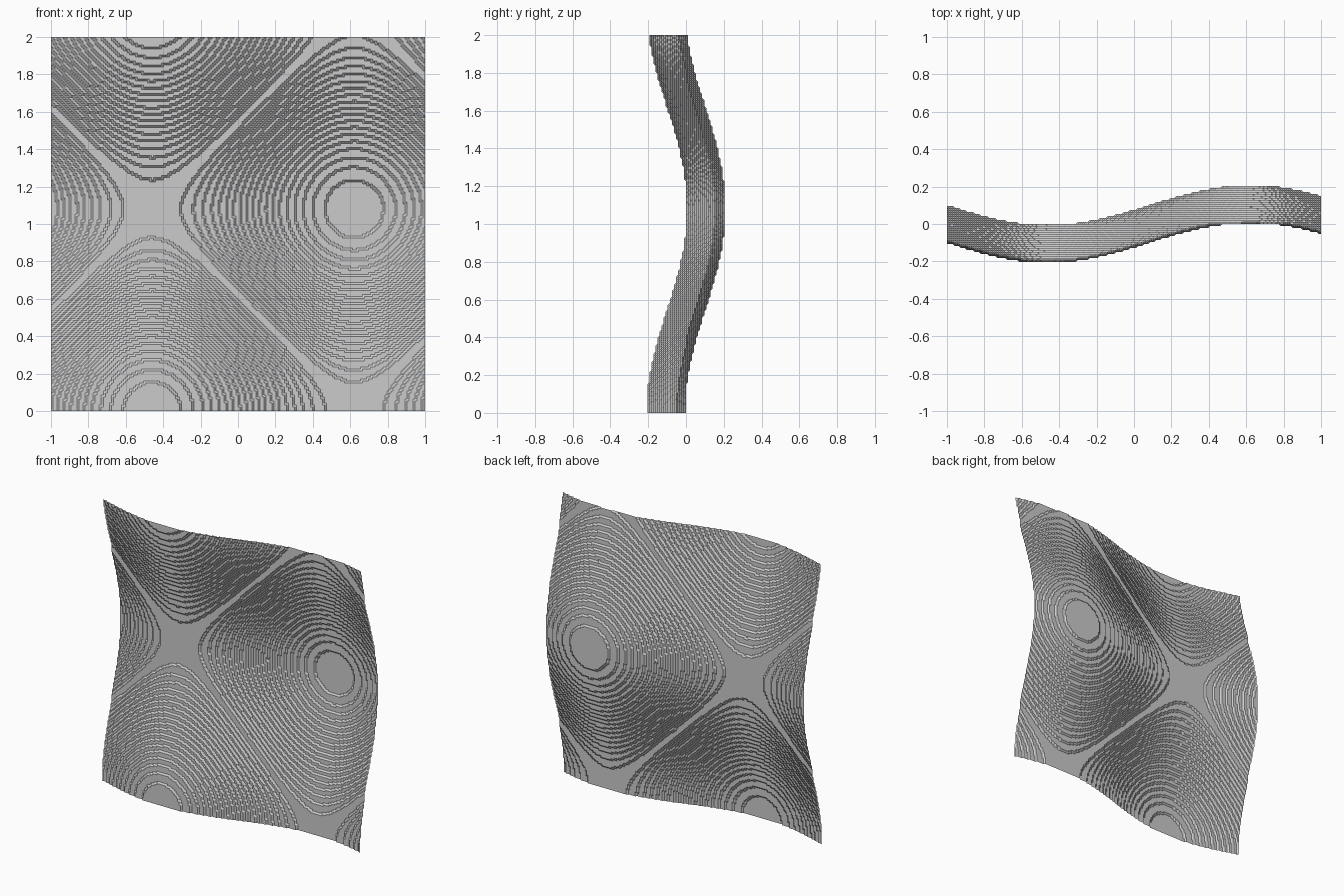
import bpy, bmesh, math

if "Cube" in bpy.data.objects:
    bpy.data.objects.remove(bpy.data.objects["Cube"])

# Wavy sheet: a square grid whose depth is a sum of two waves snapped to whole steps
CELLS = 186          # cells along each side
WAVE = 32.0          # cells per radian
STEP = 2.0 / CELLS   # cell size and depth step


def depth(i, j):
    """Depth in whole steps, truncated towards zero."""
    return int(-10 * (math.sin(i / WAVE) + math.cos(j / WAVE)))


bm = bmesh.new()
grid = [[bm.verts.new((-1 + i * STEP, depth(i, j) * STEP, j * STEP))
         for i in range(CELLS + 1)] for j in range(CELLS + 1)]
for j in range(CELLS):
    for i in range(CELLS):
        bm.faces.new((grid[j][i], grid[j][i + 1], grid[j + 1][i + 1], grid[j + 1][i]))

mesh = bpy.data.meshes.new("wavy_sheet")
bm.to_mesh(mesh)
bm.free()
sheet = bpy.data.objects.new("wavy_sheet", mesh)
bpy.context.collection.objects.link(sheet)
